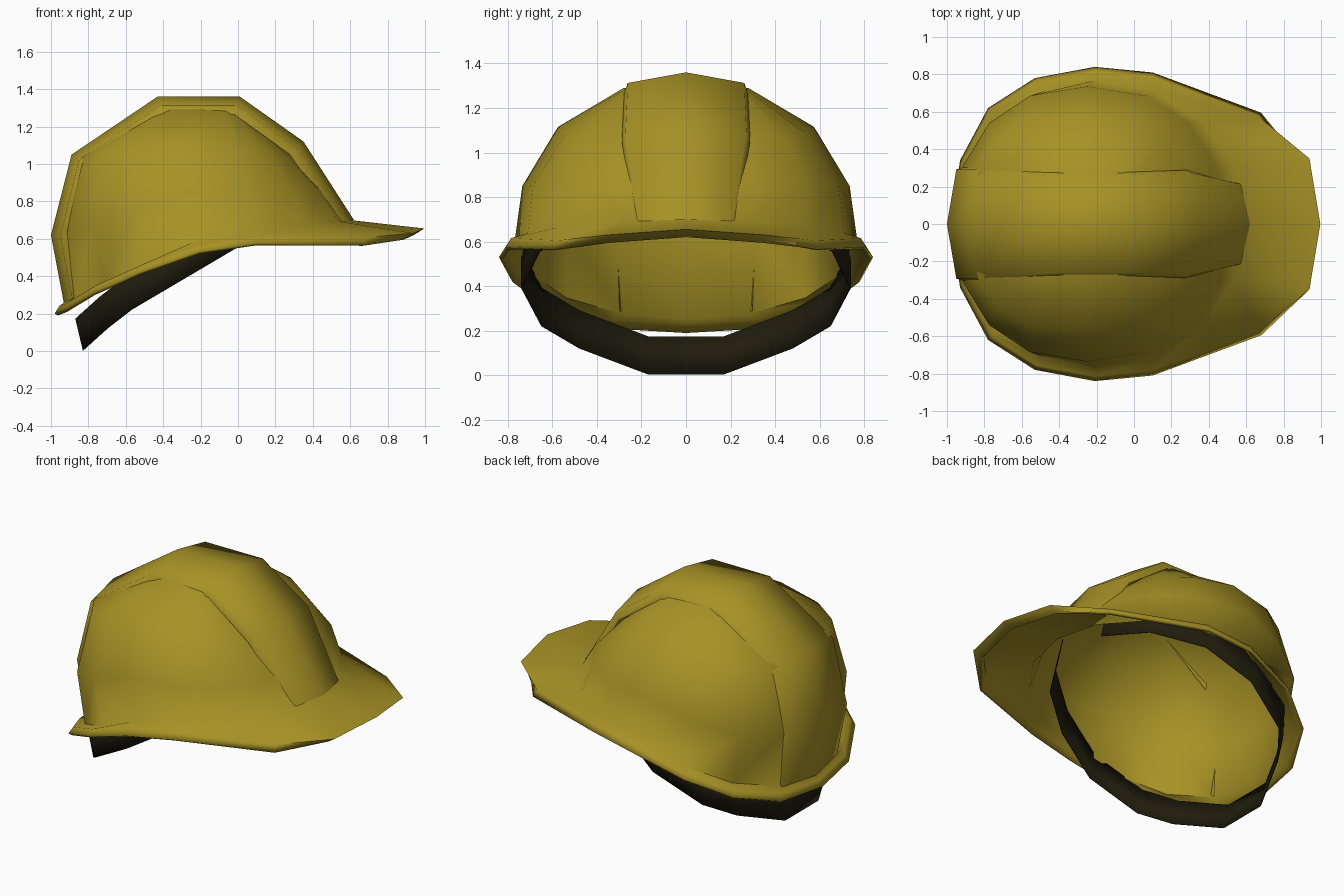
import bpy, bmesh, math
from mathutils import Vector

if "Cube" in bpy.data.objects:
    bpy.data.objects.remove(bpy.data.objects["Cube"], do_unlink=True)


def make_material(name, rgb):
    mat = bpy.data.materials.new(name)
    mat.use_nodes = True
    mat.diffuse_color = (*rgb, 1)
    bsdf = mat.node_tree.nodes["Principled BSDF"]
    bsdf.inputs["Base Color"].default_value = (*rgb, 1)
    bsdf.inputs["Roughness"].default_value = 0.6
    return mat


yellow = make_material("safety yellow", (0.385, 0.287, 0.019))
dark = make_material("dark olive strap", (0.014, 0.012, 0.004))


def loft(name, rows, mat, closed=False, cap=None, thickness=0):
    """Bridge rows of points into a smooth sheet, optionally capped and thickened."""
    bm = bmesh.new()
    grid = [[bm.verts.new(p) for p in row] for row in rows]
    n = len(rows[0])
    for low, high in zip(grid, grid[1:]):
        for i in range(n if closed else n - 1):
            j = (i + 1) % n
            bm.faces.new((low[i], low[j], high[j], high[i]))
    if cap:
        tip = bm.verts.new(cap)
        for i in range(n):
            bm.faces.new((grid[-1][i], grid[-1][(i + 1) % n], tip))
    mesh = bpy.data.meshes.new(name)
    bm.to_mesh(mesh)
    bm.free()
    obj = bpy.data.objects.new(name, mesh)
    bpy.context.collection.objects.link(obj)
    mesh.materials.append(mat)
    if thickness:
        mod = obj.modifiers.new("wall", "SOLIDIFY")
        mod.thickness = thickness
        mod.offset = -1
    bpy.ops.object.select_all(action="DESELECT")
    obj.select_set(True)
    bpy.context.view_layer.objects.active = obj
    bpy.ops.object.shade_smooth_by_angle(angle=math.radians(75))
    return obj


def mirror_ring(half):
    """Complete a half outline running front to back on the +y side."""
    return half + [(x, -y, z) for x, y, z in half[-2:0:-1]]


def dome_ring(mid, front, back, width, z_front, z_side, z_back, power=1):
    """Oval with separate front and back lengths; a low power squares it off."""
    ring = []
    for i in range(16):
        c, s = math.cos(i * math.pi / 8), math.sin(i * math.pi / 8)
        end, z_end = (front, z_front) if c > 0 else (back, z_back)
        reach = 0 if i % 8 == 4 else abs(c) ** power
        across = 0 if i % 8 == 0 else math.copysign(abs(s) ** power, s)
        ring.append((mid + (end - mid) * reach, width * across,
                     z_side + (z_end - z_side) * reach))
    return ring


# Brim edge, and the lip above it, which overhangs at the front
rim = mirror_ring([(.94, 0, .62), (.885, .34, .595), (.68, .595, .565),
                   (.1, .81, .575), (-.21, .84, .53), (-.53, .78, .42),
                   (-.78, .62, .31), (-.93, .34, .22), (-.98, 0, .2)])
lip = [(x * 1.06, y * 1.03, z + .035) if x > .8 else
       (x * .975, y * .97, z + .04) for x, y, z in rim]

# Dome with flared brim
loft("helmet_shell", [
    rim, lip,
    dome_ring(-.2, .6, -.93, .77, .70, .60, .26),
    dome_ring(-.25, .48, -.96, .735, .86, .85, .62, .88),
    dome_ring(-.28, .29, -.87, .575, 1.05, 1.115, 1.03, .75),
    dome_ring(-.2, .0, -.43, .28, 1.28, 1.29, 1.29, .4),
], yellow, closed=True, cap=(-.2, 0, 1.31), thickness=.02)

# Raised centre ridge running from back to front
spine = [(-.93, .25), (-1, .62), (-.89, 1.05), (-.43, 1.36),
         (.01, 1.36), (.35, 1.12), (.62, .70)]
widths = [.29, .3, .3, .27, .27, .28, .22]
core = Vector((-.25, 0, .55))
ridge_rows = []
for side, sink in ((-1.03, .1), (-.97, .05), (0, 0), (.97, .05), (1.03, .1)):
    row = []
    for (x, z), w in zip(spine, widths):
        p = Vector((x, 0, z))
        p += (core - p).normalized() * sink
        row.append((p.x, w * side, p.z))
    ridge_rows.append(row)
loft("centre_ridge", ridge_rows, yellow)

# Head strap: hangs below the back and tucks up inside the front
half = [(.42, .2, .68), (.26, .46, .65), (0, .66, .555), (-.28, .74, .39),
        (-.57, .65, .22), (-.70, .48, .12), (-.83, .17, .003)]
lower = half + [(x, -y, z) for x, y, z in reversed(half)]
upper = [(x - .04, y, z + .17) for x, y, z in lower]
loft("head_strap", [lower, upper], dark, thickness=.005)
